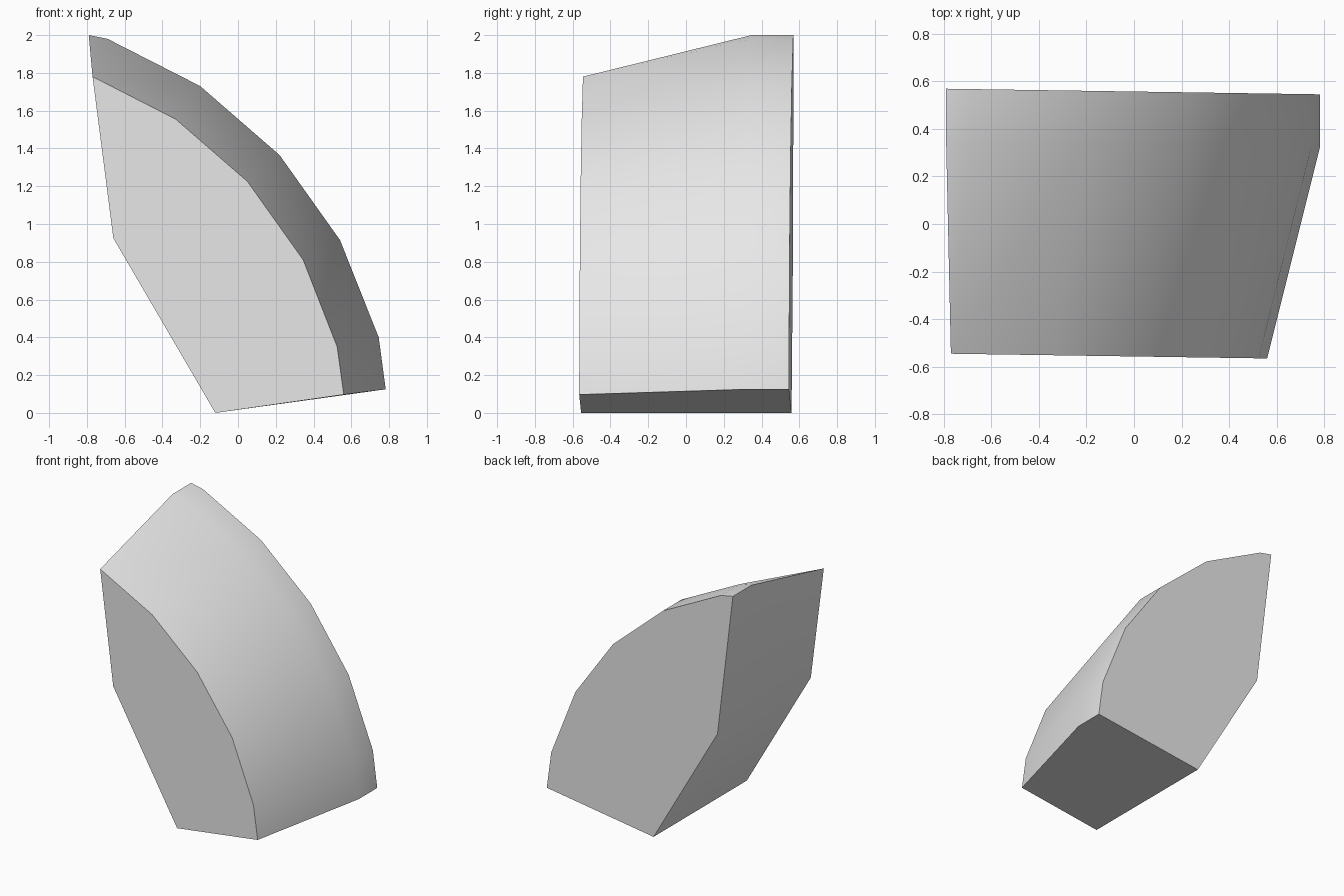
import bpy, bmesh, math

cube = bpy.data.objects.get("Cube")
if cube:
    bpy.data.objects.remove(cube, do_unlink=True)

# One plain grey material
grey = bpy.data.materials.new("light_grey")
grey.use_nodes = True
colour = (0.8, 0.8, 0.8, 1)
grey.diffuse_color = colour
grey.node_tree.nodes["Principled BSDF"].inputs["Base Color"].default_value = colour

# Sections as (x, z): outer arc from tip to toe, then the shared heel and elbow
inner_side = [(-0.12, 0.0), (-0.66, 0.925)]
wide = [(-0.79, 2.0), (-0.69, 1.98), (-0.2, 1.73), (0.22, 1.365),
        (0.54, 0.915), (0.745, 0.4), (0.782, 0.125)] + inner_side
narrow = [(-0.77, 1.78), (-0.77, 1.78), (-0.33, 1.555), (0.05, 1.225),
          (0.345, 0.81), (0.525, 0.35), (0.56, 0.097)] + inner_side
SKEW = -0.015  # the end faces are turned slightly about z


def add_ring(bm, section, y):
    return [bm.verts.new((x, y + SKEW * x, z)) for x, z in section]


# Wedge block: tapered front part and straight band at the back
bm = bmesh.new()
rings = [add_ring(bm, narrow, -0.557), add_ring(bm, wide, 0.335), add_ring(bm, wide, 0.557)]
count = len(wide)
for a, b in zip(rings, rings[1:]):
    for i in range(count):
        j = (i + 1) % count
        bm.faces.new((a[i], a[j], b[j], b[i]))
bm.faces.new(rings[0])
bm.faces.new(rings[-1])
bmesh.ops.remove_doubles(bm, verts=bm.verts[:], dist=0.001)
bmesh.ops.recalc_face_normals(bm, faces=bm.faces[:])

mesh = bpy.data.meshes.new("wedge_block")
bm.to_mesh(mesh)
bm.free()
mesh.materials.append(grey)
block = bpy.data.objects.new("wedge_block", mesh)
bpy.context.collection.objects.link(block)

# Smooth curved side with sharp borders
bpy.ops.object.select_all(action="DESELECT")
block.select_set(True)
bpy.context.view_layer.objects.active = block
bpy.ops.object.shade_smooth_by_angle(angle=math.radians(30))
